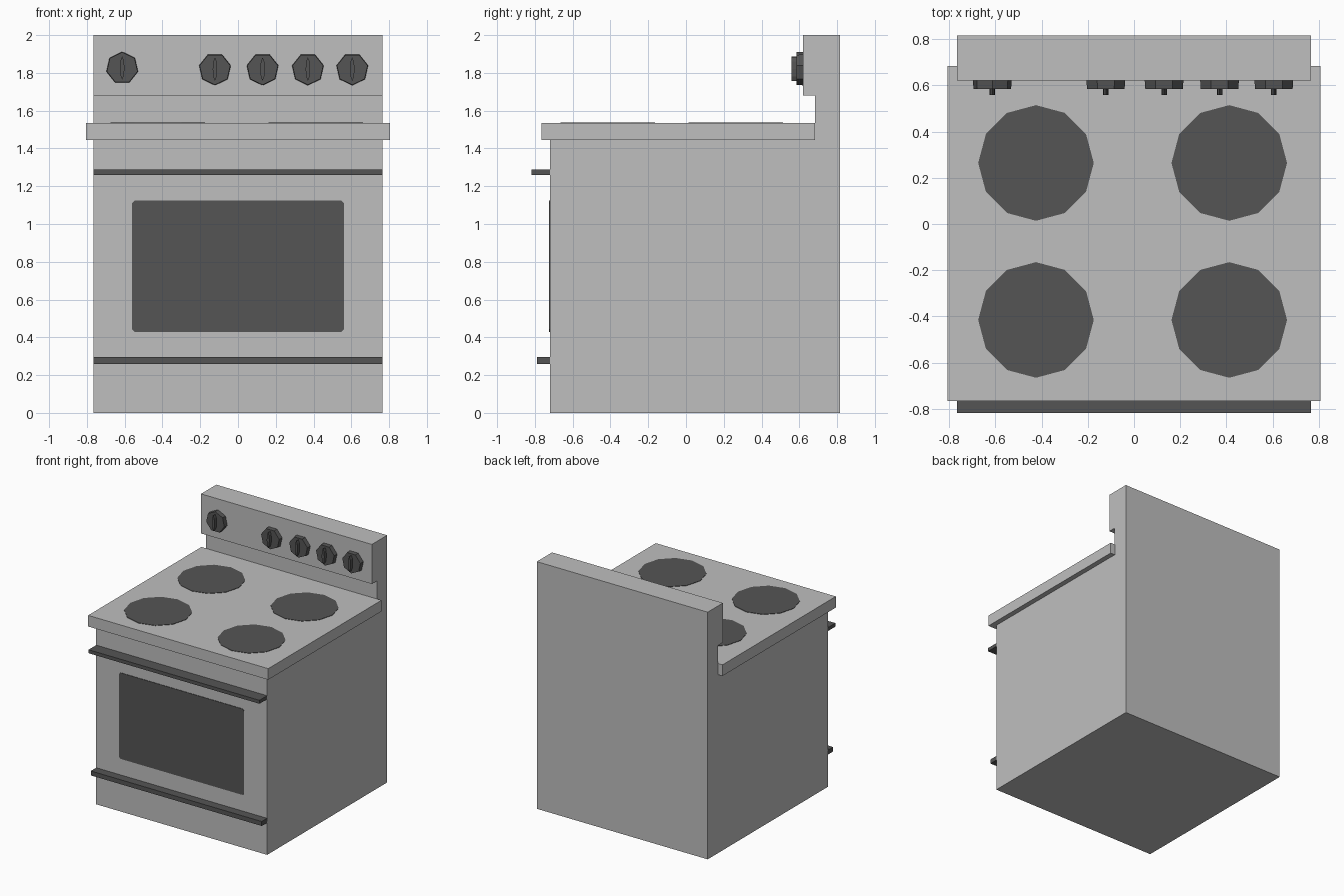
import bpy, math

if "Cube" in bpy.data.objects:
    bpy.data.objects.remove(bpy.data.objects["Cube"])


def material(name, v):
    m = bpy.data.materials.new(name)
    m.diffuse_color = (v, v, v, 1)
    m.use_nodes = True
    m.node_tree.nodes["Principled BSDF"].inputs["Base Color"].default_value = m.diffuse_color
    return m


GREY = material("light_grey", 0.52)
DARK = material("dark_grey", 0.09)


def prism(name, pts, a, b, axis, mat, scale_b=1.0, centre=(0, 0)):
    """Extrude a 2D outline from a to b along an axis, optionally tapering."""
    def place(p, q, t):
        return {"x": (t, p, q), "y": (p, t, q), "z": (p, q, t)}[axis]
    n = len(pts)
    cp, cq = centre
    verts = [place(p, q, a) for p, q in pts]
    verts += [place(cp + (p - cp) * scale_b, cq + (q - cq) * scale_b, b) for p, q in pts]
    faces = [list(range(n)), list(range(2 * n - 1, n - 1, -1))]
    faces += [[i, i + n, (i + 1) % n + n, (i + 1) % n] for i in range(n)]
    me = bpy.data.meshes.new(name)
    me.from_pydata(verts, [], faces)
    me.materials.append(mat)
    ob = bpy.data.objects.new(name, me)
    bpy.context.collection.objects.link(ob)
    # consistent outward normals
    import bmesh
    bm = bmesh.new()
    bm.from_mesh(me)
    bmesh.ops.recalc_face_normals(bm, faces=bm.faces)
    bm.to_mesh(me)
    bm.free()
    return ob


def rect(x0, x1, y0, y1):
    return [(x0, y0), (x1, y0), (x1, y1), (x0, y1)]


def ring(cx, cy, r, n, start=0.0):
    return [(cx + r * math.cos(start + 2 * math.pi * i / n),
             cy + r * math.sin(start + 2 * math.pi * i / n)) for i in range(n)]


# body with raised control panel, as one side profile
prism("oven_body", [(-0.72, 0), (0.815, 0), (0.815, 2), (0.62, 2), (0.62, 1.68),
                    (0.683, 1.68), (0.683, 1.46), (-0.72, 1.46)],
      -0.765, 0.765, "x", GREY)

# overhanging cooktop
prism("cooktop", rect(-0.806, 0.806, -0.765, 0.684), 1.445, 1.535, "z", GREY)

# four burners
for i, (x, y) in enumerate([(x, y) for x in (-0.424, 0.412) for y in (-0.415, 0.264)]):
    prism(f"burner_{i + 1}", ring(x, y, 0.25, 12), 1.532, 1.538, "z", DARK)

# door window with small clipped corners
c, x, z0, z1 = 0.014, 0.56, 0.428, 1.124
prism("door_window", [(-x + c, z0), (x - c, z0), (x, z0 + c), (x, z1 - c),
                      (x - c, z1), (-x + c, z1), (-x, z1 - c), (-x, z0 + c)],
      -0.724, -0.717, "y", DARK)

# full-width handles
prism("door_handle", rect(-0.765, 0.765, 1.26, 1.288), -0.818, -0.715, "y", DARK)
prism("drawer_handle", rect(-0.765, 0.765, 0.26, 0.296), -0.789, -0.715, "y", DARK)

# seven-sided knobs with narrow grips
for i, (x, z, up) in enumerate([(-0.613, 1.826, 1), (-0.122, 1.82, -1), (0.13, 1.82, -1),
                                (0.37, 1.82, -1), (0.605, 1.82, -1)]):
    prism(f"knob_{i + 1}", ring(x, z, 0.086, 7, up * math.pi / 2),
          0.622, 0.585, "y", DARK, 0.97, (x, z))
    grip = [(x, z - 0.062), (x + 0.009, z - 0.04), (x + 0.012, z), (x + 0.009, z + 0.04),
            (x, z + 0.062), (x - 0.009, z + 0.04), (x - 0.012, z), (x - 0.009, z - 0.04)]
    prism(f"knob_grip_{i + 1}", grip, 0.59, 0.558, "y", DARK)
